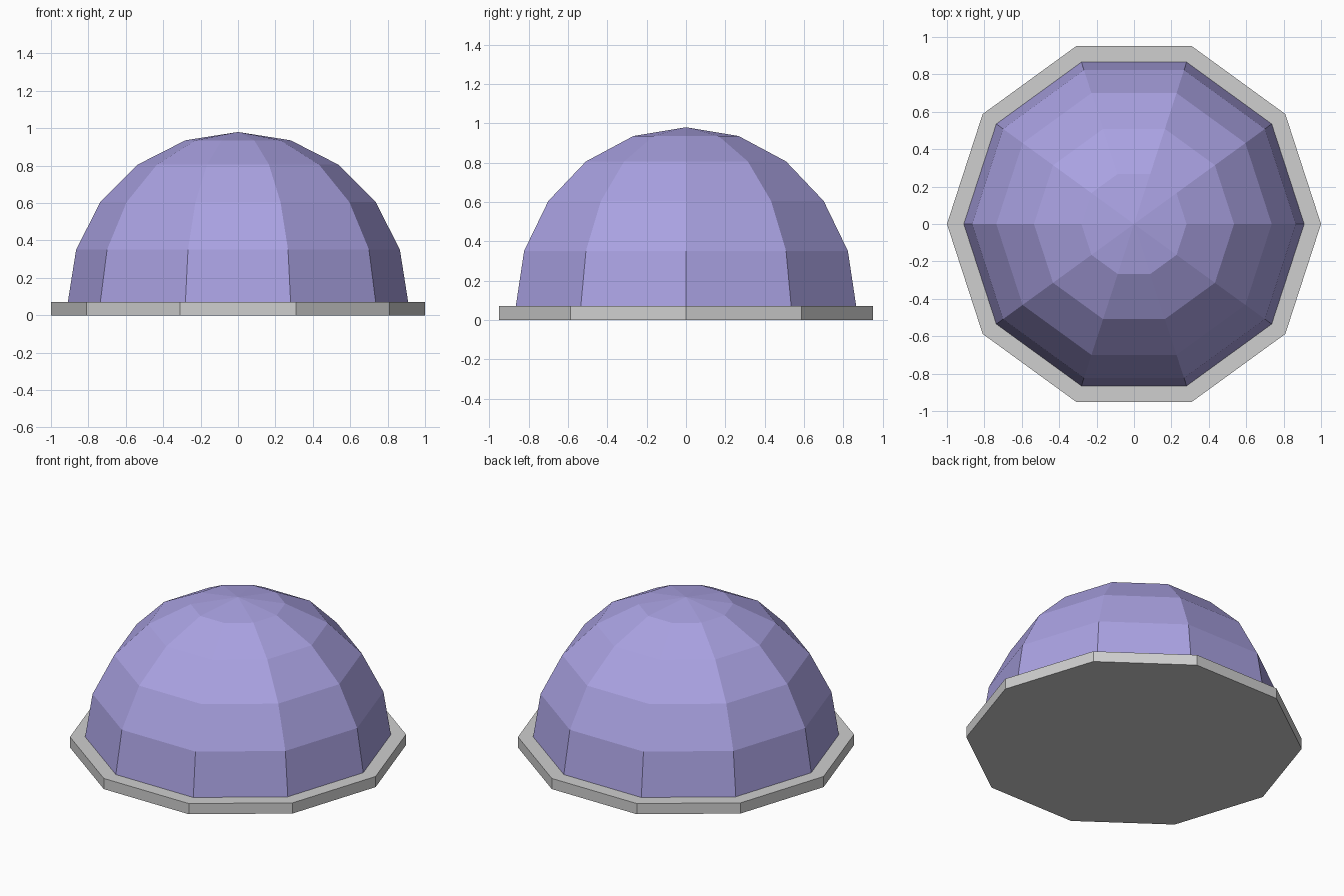
import bpy, bmesh, math

if "Cube" in bpy.data.objects:
    bpy.data.objects.remove(bpy.data.objects["Cube"])

SIDES = 10
BASE_H = 0.07
DOME_R = 0.91


def material(name, rgb):
    m = bpy.data.materials.new(name)
    m.diffuse_color = (*rgb, 1.0)
    m.use_nodes = True
    m.node_tree.nodes["Principled BSDF"].inputs["Base Color"].default_value = m.diffuse_color
    return m


def lathe(name, profile, mat):
    """Spin (radius, z) points into a faceted solid; radius 0 makes a point."""
    bm = bmesh.new()
    rings = []
    for r, z in profile:
        if r < 1e-5:
            rings.append([bm.verts.new((0, 0, z))] * SIDES)
        else:
            rings.append([bm.verts.new((r * math.cos(math.tau * i / SIDES),
                                        r * math.sin(math.tau * i / SIDES), z))
                          for i in range(SIDES)])
    for a, b in zip(rings, rings[1:]):
        for i in range(SIDES):
            j = (i + 1) % SIDES
            bm.faces.new(list(dict.fromkeys((a[i], a[j], b[j], b[i]))))
    for ring in (rings[0], rings[-1]):
        if len(set(ring)) > 1:
            bm.faces.new(ring)
    bmesh.ops.recalc_face_normals(bm, faces=bm.faces)
    me = bpy.data.meshes.new(name)
    bm.to_mesh(me)
    bm.free()
    me.materials.append(mat)
    ob = bpy.data.objects.new(name, me)
    bpy.context.collection.objects.link(ob)
    return ob


grey = material("light grey", (0.62, 0.62, 0.62))
purple = material("lavender", (0.40, 0.36, 0.76))

# Flat ten-sided base plate
lathe("base_plate", [(1, 0), (1, BASE_H)], grey)

# Faceted half-sphere dome in five bands
lathe("dome", [(DOME_R * math.cos(math.radians(18 * k)),
                BASE_H + DOME_R * math.sin(math.radians(18 * k)))
               for k in range(6)], purple)
